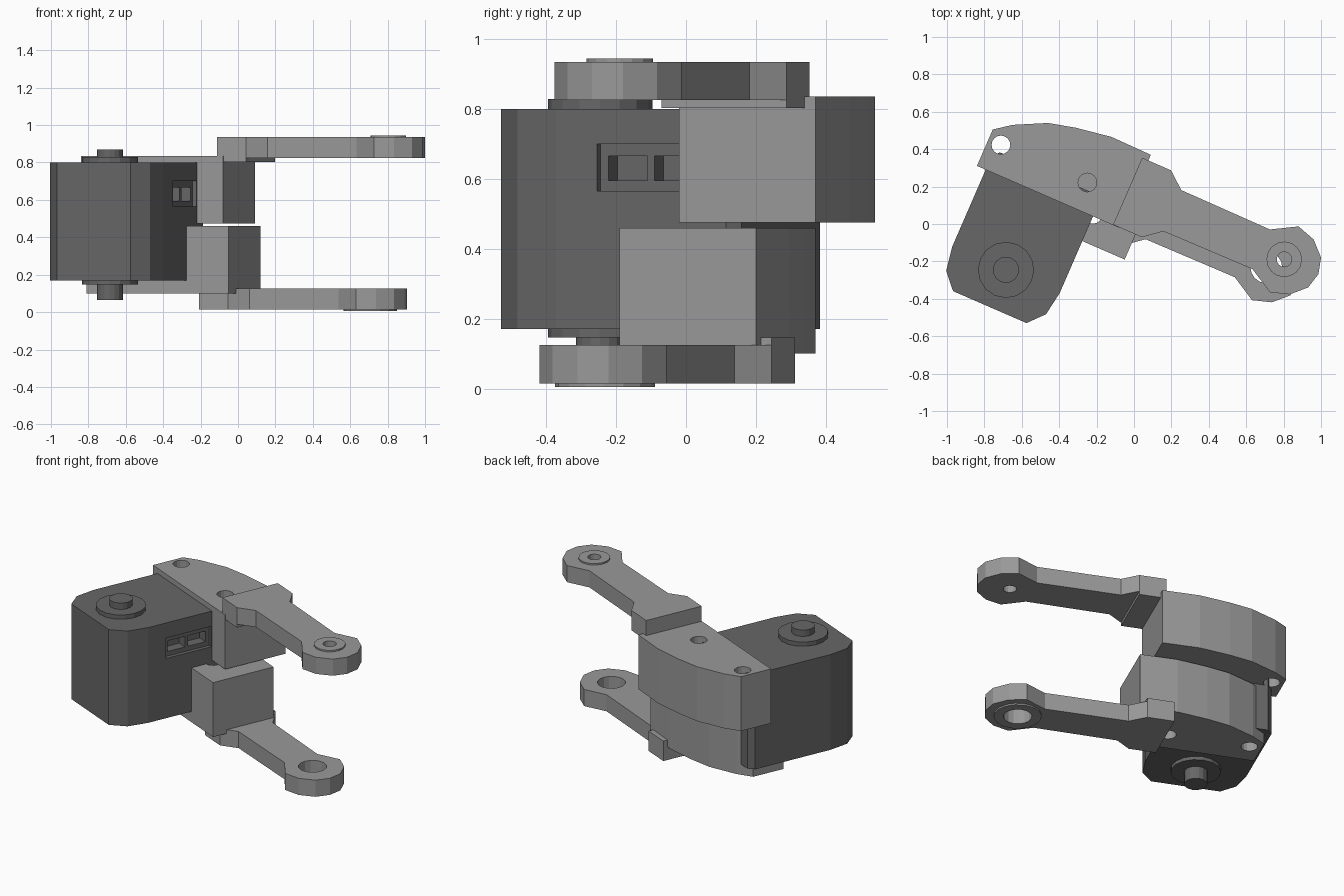
import bpy, bmesh, math
from mathutils import Matrix

cube = bpy.data.objects.get("Cube")
if cube:
    bpy.data.objects.remove(cube, do_unlink=True)

# Everything is laid out in a straight frame, then turned about z
TURN = Matrix.Rotation(math.radians(-23.5), 4, 'Z')


def material(name, value):
    mat = bpy.data.materials.new(name)
    mat.use_nodes = True
    color = (value, value, value, 1)
    mat.diffuse_color = color
    mat.node_tree.nodes["Principled BSDF"].inputs["Base Color"].default_value = color
    return mat


DARK = material("dark grey", 0.135)
LIGHT = material("mid grey", 0.32)


def prism(name, outline, z0, z1, mat):
    """Extrude a flat outline between two heights."""
    bm = bmesh.new()
    face = bm.faces.new([bm.verts.new((x, y, z0)) for x, y in outline])
    grown = bmesh.ops.extrude_face_region(bm, geom=[face])
    for v in grown["geom"]:
        if isinstance(v, bmesh.types.BMVert):
            v.co.z = z1
    bmesh.ops.recalc_face_normals(bm, faces=bm.faces)
    bm.transform(TURN)
    mesh = bpy.data.meshes.new(name)
    bm.to_mesh(mesh)
    bm.free()
    obj = bpy.data.objects.new(name, mesh)
    mesh.materials.append(mat)
    bpy.context.collection.objects.link(obj)
    return obj


def box(name, x0, x1, y0, y1, z0, z1, mat):
    return prism(name, [(x0, y0), (x1, y0), (x1, y1), (x0, y1)], z0, z1, mat)


def disc(name, x, y, r, z0, z1, mat, sides=16):
    ring = [(x + r * math.cos(math.tau * i / sides),
             y + r * math.sin(math.tau * i / sides)) for i in range(sides)]
    return prism(name, ring, z0, z1, mat)


def cut(obj, cutters):
    """Subtract the cutters one by one and remove them."""
    bpy.context.view_layer.objects.active = obj
    for cutter in cutters:
        cutter.hide_render = True
        mod = obj.modifiers.new("cut", 'BOOLEAN')
        mod.operation = 'DIFFERENCE'
        mod.solver = 'EXACT'
        mod.object = cutter
        bpy.ops.object.modifier_apply(modifier=mod.name)
        bpy.data.objects.remove(cutter, do_unlink=True)


# Motor body with tapered nose and bevelled rear corners
MID = -0.53
half = [(0.214, -0.715), (0.291, -0.63), (0.313, -0.498), (0.313, 0.03), (0.28, 0.065)]
body = prism("motor_body", [(MID + x, y) for x, y in half]
             + [(MID - x, y) for x, y in reversed(half)], 0.17, 0.80, DARK)

# Connector recess with two sockets
side = MID + 0.313
cut(body, [box("recess", side - 0.025, side + 0.1, -0.372, -0.056, 0.565, 0.70, DARK)]
    + [box("socket", side - 0.09, side + 0.1, y, y + 0.122, 0.595, 0.665, DARK)
       for y in (-0.347, -0.203)])

# Output shaft and flanges
disc("shaft", MID, -0.498, 0.07, 0.065, 0.87, DARK)
disc("top_flange", MID, -0.498, 0.15, 0.79, 0.828, DARK)
disc("bottom_flange", MID, -0.498, 0.15, 0.147, 0.18, DARK)


# Curved brackets that clamp the body
BRACKET = [(-0.894, -0.05), (-0.065, -0.05), (-0.065, 0.375), (-0.296, 0.379),
           (-0.49, 0.348), (-0.637, 0.312), (-0.807, 0.227), (-0.894, 0.162)]


def bracket(name, dx, dy, z0, z1):
    obj = prism(name, [(x + dx, y + dy) for x, y in BRACKET], z0, z1, LIGHT)
    cut(obj, [disc("hole", x + dx, 0.104 + dy, 0.05, z0 - 0.1, z1 + 0.1, LIGHT)
              for x in (-0.821, -0.317)])


bracket("upper_bracket", 0, 0, 0.475, 0.835)
bracket("lower_bracket", 0.095, -0.144, 0.10, 0.46)

# Arms: half outline from the root to the hub tip, mirrored across the arm axis
AXIS = 0.147
HUB = 0.812
ARM = [(-0.101, 0.195), (0.067, 0.195), (0.16, 0.12), (0.678, 0.116),
       (HUB, 0.192), (0.914, 0.16), (0.989, 0.087)]


def arm(name, dx, dy, flip, boss_r, hole_r):
    def level(z):
        return 0.95 - z if flip else z
    cy = AXIS + dy
    outline = [(x + dx, cy - w) for x, w in ARM] + [(1.011 + dx, cy)]
    outline += [(x + dx, cy + w) for x, w in reversed(ARM)]
    parts = [
        prism(name, outline, level(0.825), level(0.935), LIGHT),
        disc(name + "_boss", HUB + dx, cy, boss_r, level(0.93), level(0.945), LIGHT),
    ]
    for part in parts:
        cut(part, [disc("hole", HUB + dx, cy, hole_r, -0.2, 1.2, LIGHT)])
    box(name + "_root_pad", dx - 0.101, dx + 0.067, cy - 0.195, cy + 0.195,
        level(0.803), level(0.826), LIGHT)


arm("upper_arm", 0, 0, False, 0.095, 0.04)
arm("lower_arm", -0.071, -0.077, True, 0.143, 0.085)
